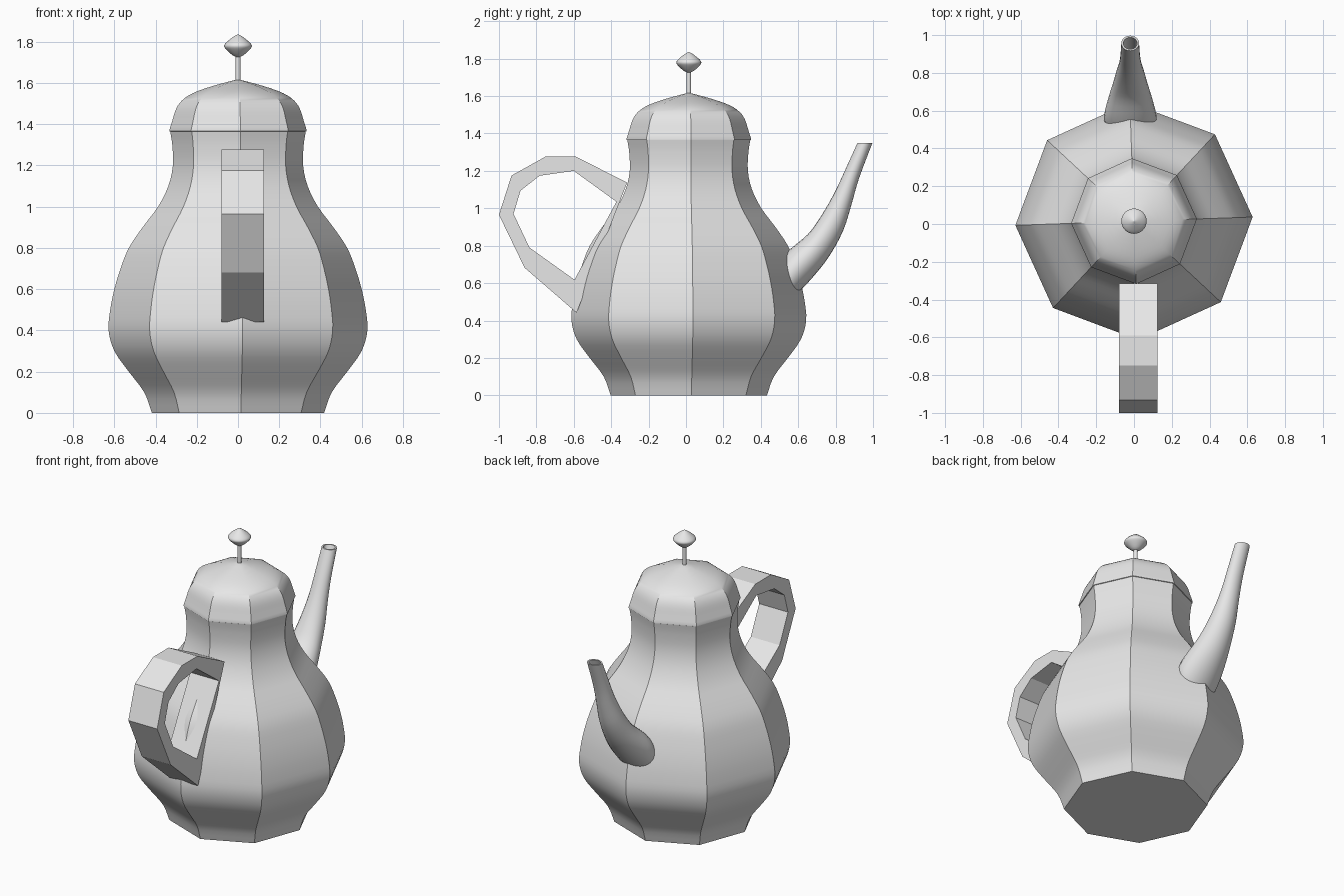
import bpy, bmesh, math
from mathutils import Vector

if "Cube" in bpy.data.objects:
    bpy.data.objects.remove(bpy.data.objects["Cube"])

CY = 0.015                 # body axis sits slightly behind the origin
TURN = math.radians(2)     # octagon is turned a little

grey = bpy.data.materials.new("light grey")
grey.diffuse_color = (0.8, 0.8, 0.8, 1)
grey.use_nodes = True
grey.node_tree.nodes["Principled BSDF"].inputs["Base Color"].default_value = grey.diffuse_color


def finish(name, bm, smooth=True):
    bmesh.ops.remove_doubles(bm, verts=bm.verts, dist=1e-5)
    bmesh.ops.recalc_face_normals(bm, faces=bm.faces)
    mesh = bpy.data.meshes.new(name)
    bm.to_mesh(mesh)
    bm.free()
    mesh.materials.append(grey)
    ob = bpy.data.objects.new(name, mesh)
    bpy.context.collection.objects.link(ob)
    if smooth:
        bpy.ops.object.select_all(action='DESELECT')
        ob.select_set(True)
        bpy.context.view_layer.objects.active = ob
        bpy.ops.object.shade_smooth_by_angle(angle=math.radians(30))
    return ob


def spline(points, steps=3):
    """Catmull-Rom curve through tuples of any length."""
    p = [Vector(q) for q in points]
    p = [2 * p[0] - p[1]] + p + [2 * p[-1] - p[-2]]
    out = []
    for a, b, c, d in zip(p, p[1:], p[2:], p[3:]):
        for i in range(steps):
            t = i / steps
            out.append(0.5 * (2 * b + (c - a) * t + (2 * a - 5 * b + 4 * c - d) * t * t
                              + (3 * b - a - 3 * c + d) * t ** 3))
    return out + [p[-2]]


def skin(bm, rings):
    """Bridge equal-sized rings of points and cap both ends."""
    loops = [[bm.verts.new(co) for co in r] for r in rings]
    n = len(loops[0])
    for a, b in zip(loops, loops[1:]):
        for i in range(n):
            j = (i + 1) % n
            bm.faces.new((a[i], a[j], b[j], b[i]))
    bm.faces.new(loops[0][::-1])
    bm.faces.new(loops[-1])


def lathe(name, profile, sides, turn=0.0):
    bm = bmesh.new()
    skin(bm, [[(r * math.cos(turn + math.tau * i / sides),
                CY + r * math.sin(turn + math.tau * i / sides), z)
               for i in range(sides)] for r, z in profile])
    return finish(name, bm)


# Eight-sided body
body = [(0.418, 0), (0.455, 0.1), (0.53, 0.2), (0.6, 0.3), (0.628, 0.4), (0.62, 0.5),
        (0.6, 0.6), (0.57, 0.7), (0.53, 0.8), (0.463, 0.9), (0.388, 1.0), (0.338, 1.1),
        (0.316, 1.2), (0.319, 1.3), (0.329, 1.365)]
lathe("pot_body", spline(body), 8, TURN)

# Domed lid with a thin rim
lid = [(0.333, 1.372), (0.318, 1.42), (0.3, 1.475), (0.272, 1.515),
       (0.22, 1.55), (0.13, 1.583), (0.002, 1.618)]
lathe("lid", [(0.329, 1.364), (0.333, 1.366)] + spline(lid), 8, TURN)

# Knob on a slim stem
lathe("knob_stem", [(0.012, 1.58), (0.012, 1.74)], 16)
knob = [(0.012, 1.727), (0.03, 1.737), (0.058, 1.763), (0.067, 1.78),
        (0.056, 1.797), (0.025, 1.822), (0.002, 1.836)]
lathe("knob", spline(knob), 24)

# Spout: each section is lower y, z, upper y, z, half width
spout = [(0.57, 0.52, 0.48, 0.71, 0.135), (0.602, 0.55, 0.555, 0.78, 0.138),
         (0.69, 0.645, 0.65, 0.86, 0.115), (0.77, 0.75, 0.71, 0.94, 0.093),
         (0.84, 0.88, 0.765, 1.03, 0.075), (0.882, 1.01, 0.812, 1.12, 0.06),
         (0.925, 1.16, 0.86, 1.225, 0.052), (0.997, 1.35, 0.917, 1.35, 0.047)]


def section(s, scale=1.0, n=24):
    low, up = Vector((-0.02, s[0], s[1])), Vector((-0.02, s[2], s[3]))
    mid, half = (low + up) / 2, (low - up) / 2
    return [mid + scale * (half * math.cos(math.tau * i / n)
            + Vector((s[4], 0, 0)) * math.sin(math.tau * i / n)) for i in range(n)]


path = spline(spout)
bm = bmesh.new()
skin(bm, [section(s) for s in path] + [section(s, 0.78) for s in path[:-13:-1]])
finish("spout", bm)

# Faceted handle loop: matching outer and inner outlines in y, z
outer = [(-0.315, 1.137), (-0.59, 1.277), (-0.75, 1.277), (-0.933, 1.175),
         (-1.0, 0.965), (-0.863, 0.682), (-0.585, 0.441)]
inner = [(-0.372, 1.035), (-0.6, 1.2), (-0.783, 1.174), (-0.885, 1.094),
         (-0.922, 0.97), (-0.837, 0.79), (-0.596, 0.618)]
bm = bmesh.new()
x0, x1 = -0.08, 0.125
loops = [[bm.verts.new((x, y, z)) for y, z in line]
         for x, line in ((x0, outer), (x1, outer), (x1, inner), (x0, inner))]
for a, b in zip(loops, loops[1:] + loops[:1]):
    for i in range(7):
        j = (i + 1) % 7
        bm.faces.new((a[i], a[j], b[j], b[i]))
finish("handle", bm, smooth=False)
